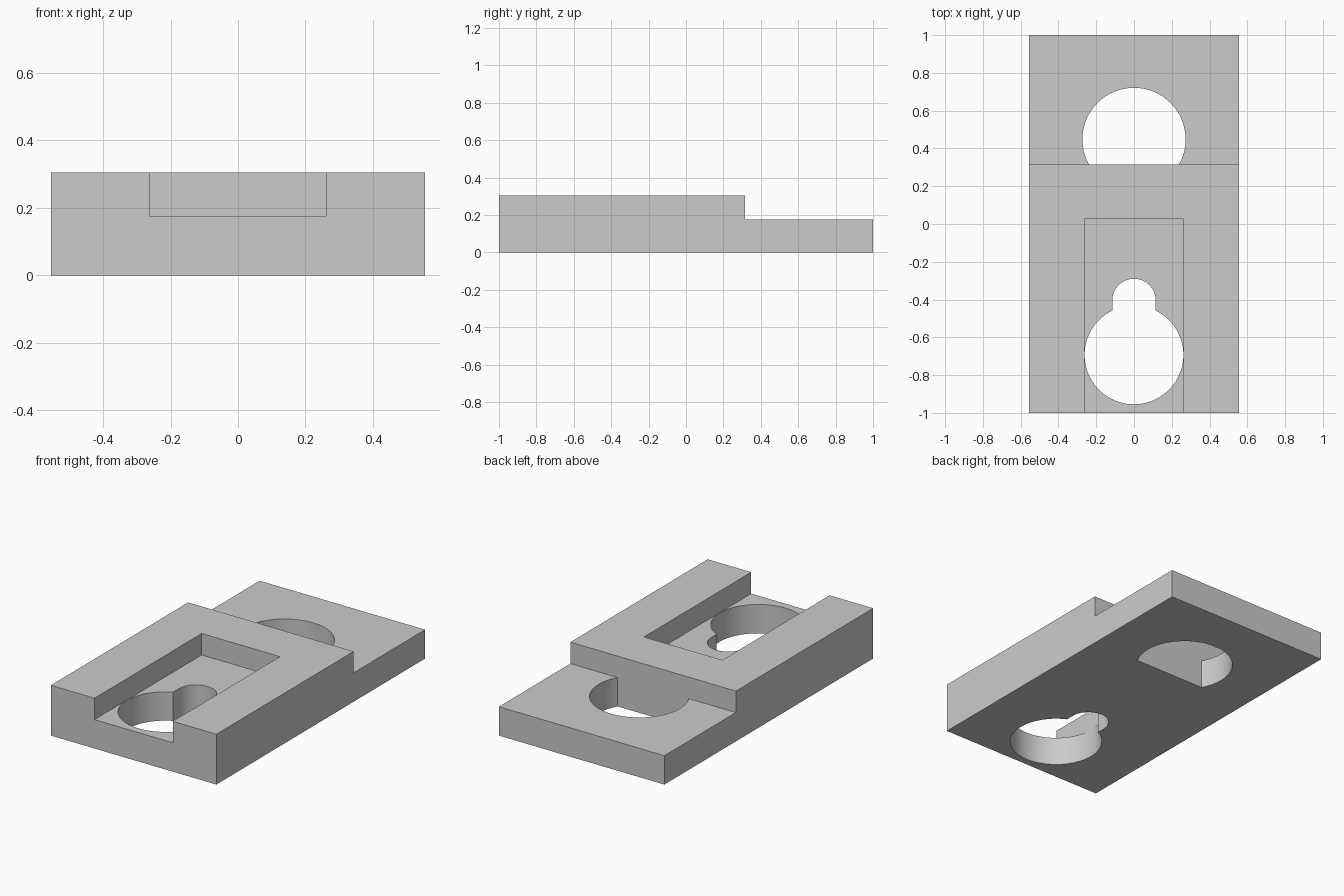
import bpy, bmesh
from math import asin, cos, pi, radians, sin

cube = bpy.data.objects.get("Cube")
if cube:
    bpy.data.objects.remove(cube, do_unlink=True)

HALF_W, HEIGHT, FLOOR, STEP_Y = 0.555, 0.305, 0.175, 0.315

grey = bpy.data.materials.new("plain grey")
grey.use_nodes = True
colour = (0.6, 0.6, 0.6, 1)
grey.diffuse_color = colour
grey.node_tree.nodes["Principled BSDF"].inputs["Base Color"].default_value = colour


def arc(cy, r, start, end, steps=64):
    """Points on a circle centred on x = 0, in plan."""
    angles = [start + (end - start) * i / steps for i in range(steps + 1)]
    return [(r * cos(a), cy + r * sin(a)) for a in angles]


def prism(name, points, direction):
    """Extrude a closed 3D outline along a direction."""
    bm = bmesh.new()
    face = bm.faces.new([bm.verts.new(p) for p in points])
    grown = bmesh.ops.extrude_face_region(bm, geom=[face])
    moved = [v for v in grown["geom"] if isinstance(v, bmesh.types.BMVert)]
    bmesh.ops.translate(bm, verts=moved, vec=direction)
    bmesh.ops.recalc_face_normals(bm, faces=bm.faces)
    mesh = bpy.data.meshes.new(name)
    bm.to_mesh(mesh)
    bm.free()
    mesh.materials.append(grey)
    obj = bpy.data.objects.new(name, mesh)
    bpy.context.collection.objects.link(obj)
    return obj


def cut(target, name, outline, z0, z1):
    """Cut a vertical opening with a plan outline, then discard the cutter."""
    cutter = prism(name, [(x, y, z0) for x, y in outline], (0, 0, z1 - z0))
    cutter.hide_render = True
    mod = target.modifiers.new(name, "BOOLEAN")
    mod.operation, mod.solver, mod.object = "DIFFERENCE", "EXACT", cutter
    bpy.ops.object.modifier_apply(modifier=name)
    bpy.data.objects.remove(cutter, do_unlink=True)


# Stepped block from its side profile
side = [(-1, 0), (1, 0), (1, FLOOR), (STEP_Y, FLOOR), (STEP_Y, HEIGHT), (-1, HEIGHT)]
block = prism("mounting_block", [(-HALF_W, y, z) for y, z in side], (2 * HALF_W, 0, 0))
bpy.ops.object.select_all(action="DESELECT")
block.select_set(True)
bpy.context.view_layer.objects.active = block

# Round hole in the low end, cut off flat by the step
centre, r = 0.448, 0.273
a = asin((STEP_Y - centre) / r)
cut(block, "step_hole", arc(centre, r, a, pi - a), -0.1, 0.4)

# Keyhole: large circle joined to a narrow round-ended slot
big, small = 0.2615, 0.115
a = pi / 2 - asin(small / big)
outline = arc(-0.693, big, pi - a, 2 * pi + a) + arc(-0.405, small, 0, pi, 40)
cut(block, "keyhole", outline, -0.1, 0.4)

# Pocket open at the front
pocket = [(-0.2625, -1.1), (0.2625, -1.1), (0.2625, 0.027), (-0.2625, 0.027)]
cut(block, "pocket", pocket, FLOOR, 0.4)

bpy.ops.object.shade_smooth_by_angle(angle=radians(30))
